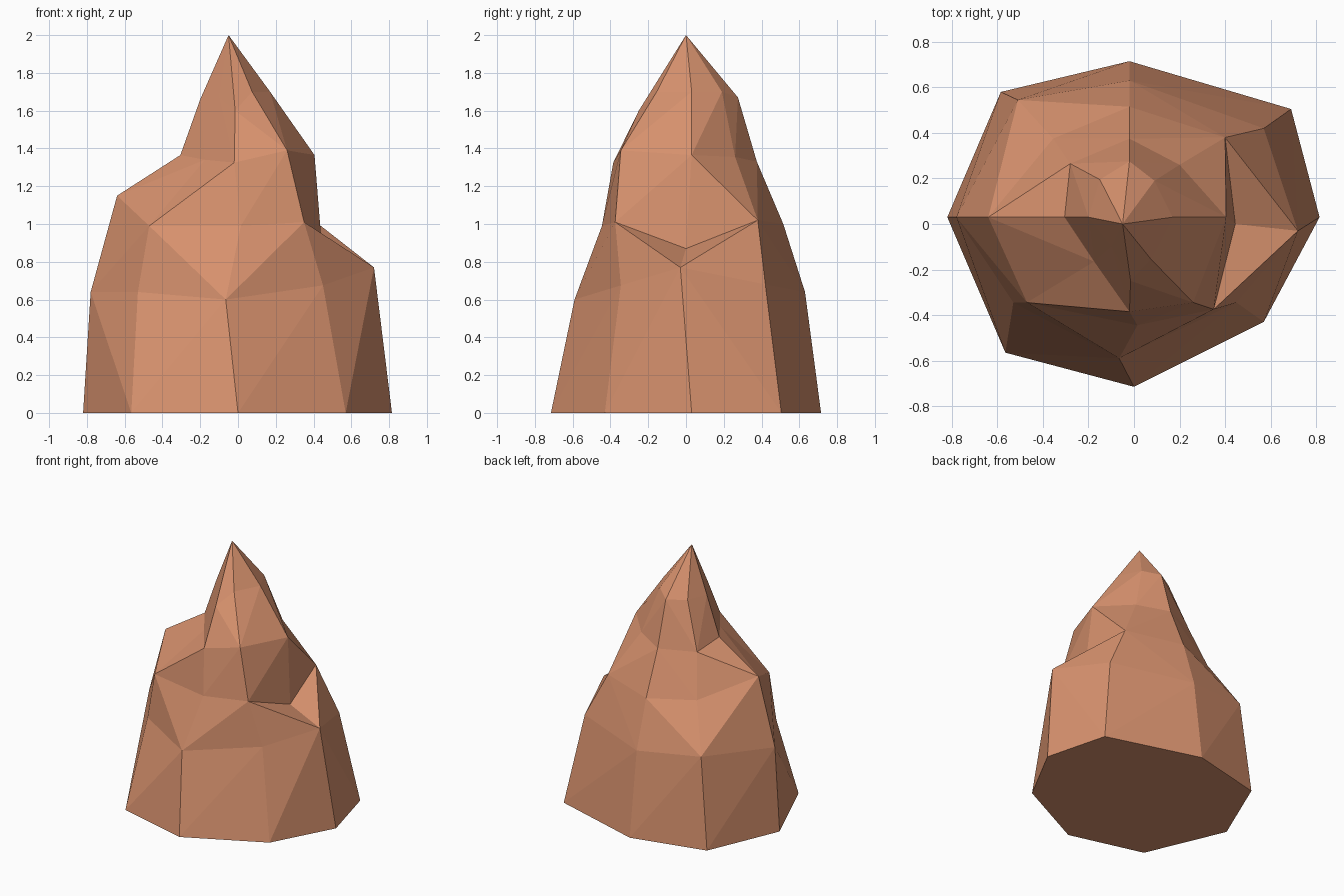
import bpy
import bmesh
from mathutils import Vector

default_cube = bpy.data.objects.get("Cube")
if default_cube:
    bpy.data.objects.remove(default_cube, do_unlink=True)

# One clay colour for the whole rock
clay = bpy.data.materials.new("clay_orange")
clay.use_nodes = True
colour = (0.68, 0.285, 0.155, 1.0)
clay.diffuse_color = colour
clay.node_tree.nodes["Principled BSDF"].inputs["Base Color"].default_value = colour

# Ridge profiles from the ground up, counter-clockwise from the left side
ridges = {
    "left": [(.815, .03, 0), (.72, -.03, .77), (.445, 0, .87), (.405, .03, 1.365), (.17, .03, 1.7)],
    "back_left": [(.69, .505, 0), (.57, .42, .68), (.4, .38, 1.02), (.2, .26, 1.355), (.09, .19, 1.7)],
    "back": [(-.02, .715, 0), (-.02, .63, .64), (-.02, .515, 1), (-.02, .375, 1.33), (-.02, .275, 1.67)],
    "back_right": [(-.585, .58, 0), (-.51, .545, .69), (-.355, .375, 1.02), (-.28, .265, 1.33), (-.15, .195, 1.67)],
    "right": [(-.82, .03, 0), (-.78, .03, .64), (-.64, .03, 1.15), (-.305, .03, 1.365), (-.2, .03, 1.66)],
    "front_right": [(-.565, -.565, 0), (-.53, -.345, .64), (-.47, -.345, .99), (-.175, -.165, 1.34), (-.1, -.1, 1.67)],
    "front": [(0, -.715, 0), (-.065, -.59, .6), (.015, -.445, .99), (-.02, -.385, 1.325), (-.015, -.25, 1.6)],
    "front_left": [(.57, -.43, 0), (.45, -.345, .675), (.35, -.375, 1.01), (.26, -.345, 1.39), (.075, -.155, 1.7)],
}
peak = Vector((-.05, 0, 2))


def add_facet(bm, a, b, c, d):
    """Fill one facet, folded along the diagonal that bulges outward."""
    normal = (c.co - a.co).cross(d.co - b.co)
    if (a.co + c.co - b.co - d.co).dot(normal) > 0:
        triangles = ((a, b, c), (a, c, d))
    else:
        triangles = ((a, b, d), (b, c, d))
    for triangle in triangles:
        bm.faces.new(triangle)


# Skin the ridges, close the tip and the base
bm = bmesh.new()
columns = [[bm.verts.new(point) for point in profile] for profile in ridges.values()]
tip = bm.verts.new(peak)
for index, here in enumerate(columns):
    following = columns[(index + 1) % len(columns)]
    for level in range(len(here) - 1):
        add_facet(bm, here[level], following[level], following[level + 1], here[level + 1])
    bm.faces.new((here[-1], following[-1], tip))
bm.faces.new([column[0] for column in reversed(columns)])
bmesh.ops.recalc_face_normals(bm, faces=bm.faces)

mesh = bpy.data.meshes.new("rock_spire")
bm.to_mesh(mesh)
bm.free()
mesh.materials.append(clay)
rock = bpy.data.objects.new("rock_spire", mesh)
bpy.context.collection.objects.link(rock)
